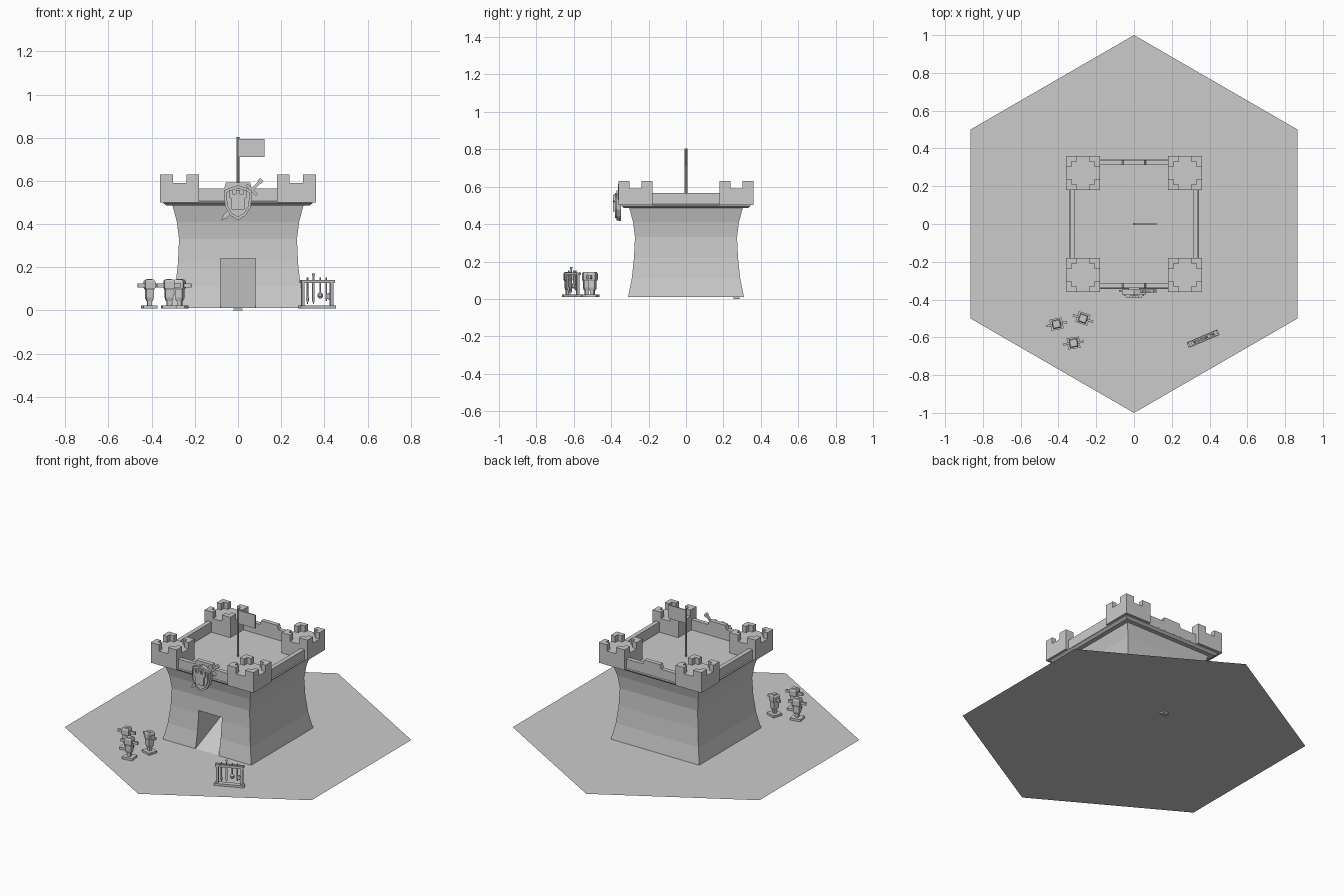
import bpy, bmesh
from math import radians, cos, sin, pi
from mathutils import Matrix, Vector

if "Cube" in bpy.data.objects:
    bpy.data.objects.remove(bpy.data.objects["Cube"])

G = 0.01  # ground height
I = Matrix.Identity(4)


def make(name, bm, m=I):
    bmesh.ops.recalc_face_normals(bm, faces=bm.faces)
    bm.transform(m)
    me = bpy.data.meshes.new(name)
    bm.to_mesh(me)
    bm.free()
    ob = bpy.data.objects.new(name, me)
    bpy.context.collection.objects.link(ob)
    return ob


def box(name, lo, hi, m=I):
    bm = bmesh.new()
    bmesh.ops.create_cube(bm, size=1)
    lo, hi = Vector(lo), Vector(hi)
    for v in bm.verts:
        v.co = Vector([(a + b) / 2 + c * (b - a) for a, b, c in zip(lo, hi, v.co)])
    return make(name, bm, m)


def loft(name, rows, sides, m=I, turn=0.0):
    """Stack of regular polygons (radius, z), capped at both ends."""
    bm = bmesh.new()
    rings = [[bm.verts.new((r * cos(turn + 2 * pi * i / sides),
                            r * sin(turn + 2 * pi * i / sides), z))
              for i in range(sides)] for r, z in rows]
    for a, b in zip(rings, rings[1:]):
        for i in range(sides):
            j = (i + 1) % sides
            bm.faces.new((a[i], a[j], b[j], b[i]))
    bm.faces.new(rings[0][::-1])
    bm.faces.new(rings[-1])
    return make(name, bm, m)


def square_loft(name, rows, m=I):
    return loft(name, [(h * 2 ** 0.5, z) for h, z in rows], 4, m, pi / 4)


def prism(name, pts, depth, m=I):
    """Outline in x/z, extruded along +y by depth."""
    bm = bmesh.new()
    f = bm.faces.new([bm.verts.new((x, 0, z)) for x, z in pts])
    ex = bmesh.ops.extrude_face_region(bm, geom=[f])
    for v in ex["geom"]:
        if isinstance(v, bmesh.types.BMVert):
            v.co.y += depth
    return make(name, bm, m)


def place(x, y, z=0.0, deg=0.0):
    return Matrix.Translation((x, y, z)) @ Matrix.Rotation(radians(deg), 4, 'Z')


# Hexagonal ground tile and the small peg under it
bm = bmesh.new()
bm.faces.new([bm.verts.new((cos(pi / 6 + i * pi / 3), sin(pi / 6 + i * pi / 3), G))
              for i in range(6)])
make("ground_tile", bm)
box("ground_peg", (-0.02, 0.255, 0), (0.02, 0.285, G))

# Keep: flared square body, ledge, parapet and sunken roof in one shell
keep = square_loft("keep", [
    (0.31, G + 0.0005), (0.29, 0.11), (0.278, 0.22), (0.273, 0.33), (0.283, 0.41),
    (0.303, 0.485), (0.33, 0.485), (0.345, 0.497), (0.345, 0.503), (0.34, 0.507),
    (0.34, 0.565), (0.313, 0.565), (0.313, 0.50)])

# Doorway cut with a rising ramp floor
cut = prism("doorway_cutter", [(-0.5, 0.24), (0.23, 0.24), (-0.31, G), (-0.5, -0.071)],
            0.163, Matrix.Translation((0.0815, 0, 0)) @ Matrix.Rotation(pi / 2, 4, 'Z'))
cut.hide_render = True
cut.hide_set(True)
mod = keep.modifiers.new("doorway", 'BOOLEAN')
mod.operation = 'DIFFERENCE'
mod.solver = 'EXACT'
mod.object = cut

# Raised centre pieces on the front and back parapets
for n, deg in (("front", 0), ("back", 180)):
    prism(n + "_parapet_step", [(-0.066, 0.56), (0.066, 0.56), (0.056, 0.592), (-0.056, 0.592)],
          0.027, place(0, 0, 0, deg) @ Matrix.Translation((0, -0.34, 0)))

# Corner turrets with four L-shaped merlons each
for sx in (-1, 1):
    for sy in (-1, 1):
        c = place(sx * 0.27, sy * 0.27)
        box("corner_turret", (-0.09, -0.09, 0.501), (0.09, 0.09, 0.59), c)
        for k in range(4):
            bm = bmesh.new()
            f = bm.faces.new([bm.verts.new((x, y, 0.585)) for x, y in (
                (0.09, 0.09), (0.032, 0.09), (0.032, 0.06), (0.06, 0.06),
                (0.06, 0.032), (0.09, 0.032))])
            ex = bmesh.ops.extrude_face_region(bm, geom=[f])
            for v in ex["geom"]:
                if isinstance(v, bmesh.types.BMVert):
                    v.co.z = 0.63
            make("turret_merlon", bm, c @ place(0, 0, 0, 90 * k))

# Flag
loft("flag_pole", [(0.007, 0.499), (0.007, 0.803)], 8)
box("flag", (0, -0.003, 0.71), (0.123, 0.003, 0.795))

# Shield on the front parapet
def shield(s):
    half = [(0.0, -0.083), (0.035, -0.062), (0.058, -0.025), (0.064, 0.02), (0.064, 0.055)]
    top = [(0.03, 0.068), (0.0, 0.078)]
    right = [(x * s, z * s) for x, z in half + top]
    return right + [(-x, z) for x, z in right[-2:0:-1]]


at = Matrix.Translation((0, -0.372, 0.502))
prism("shield_rim", shield(1.0), 0.024, at)
prism("shield_face", shield(0.84), 0.02, at @ Matrix.Translation((0, -0.008, 0)))
box("shield_mount", (-0.03, -0.35, 0.512), (0.03, -0.338, 0.55))
# Battlement emblem
prism("shield_emblem", [
    (-0.03, -0.035), (0.03, -0.035), (0.03, 0.015), (0.042, 0.022), (0.042, 0.055),
    (0.025, 0.055), (0.025, 0.038), (0.009, 0.038), (0.009, 0.055), (-0.009, 0.055),
    (-0.009, 0.038), (-0.025, 0.038), (-0.025, 0.055), (-0.042, 0.055), (-0.042, 0.022),
    (-0.03, 0.015)], 0.016, at @ Matrix.Translation((0, -0.018, 0)))


def sword(name, m, s=1.0):
    m = m @ Matrix.Scale(s, 4)
    prism(name + "_blade", [(-0.01, 0.05), (-0.01, -0.11), (0, -0.135), (0.01, -0.11),
                            (0.01, 0.05)], 0.008, m @ Matrix.Translation((0, -0.004, 0)))
    box(name + "_guard", (-0.032, -0.008, 0.05), (0.032, 0.008, 0.062), m)
    box(name + "_grip", (-0.006, -0.006, 0.06), (0.006, 0.006, 0.105), m)
    box(name + "_pommel", (-0.01, -0.008, 0.103), (0.01, 0.008, 0.12), m)


# Sword slung behind the shield
sword("wall_sword", Matrix.Translation((0.022, -0.354, 0.517))
      @ Matrix.Rotation(radians(45), 4, 'Y'), 1.05)

# Training dummies
for x, y, deg in ((-0.41, -0.53, 11), (-0.27, -0.50, -18), (-0.32, -0.63, 8)):
    m = place(x, y, G, deg)
    box("dummy_base", (-0.033, -0.03, 0), (0.033, 0.03, 0.014), m)
    box("dummy_post", (-0.01, -0.01, 0.01), (0.01, 0.01, 0.135), m)
    square_loft("dummy_body", [(0.013, 0.035), (0.018, 0.05), (0.018, 0.085), (0.023, 0.095),
                               (0.023, 0.125), (0.018, 0.133)], m)
    box("dummy_arms", (-0.056, -0.006, 0.097), (0.056, 0.006, 0.114), m)

# Weapon rack
r = place(0.366, -0.607, G, 23)
box("rack_base", (-0.088, -0.016, 0), (0.088, 0.016, 0.013), r)
for sx in (-1, 1):
    box("rack_post", (sx * 0.072 - 0.007, -0.007, 0.01), (sx * 0.072 + 0.007, 0.007, 0.13), r)
for sy in (-1, 1):
    box("rack_rail", (-0.084, sy * 0.009 - 0.004, 0.117), (0.084, sy * 0.009 + 0.004, 0.132), r)

# Weapons standing in the rack
sword("rack_sword", r @ Matrix.Translation((-0.018, 0, 0.095)), 0.55)
loft("spear_shaft", [(0.004, 0.03), (0.004, 0.142)], 6, r @ place(-0.048, 0))
loft("spear_tip", [(0.001, 0.02), (0.008, 0.042), (0.004, 0.055)], 4, r @ place(-0.048, 0))
loft("mace_shaft", [(0.004, 0.06), (0.004, 0.142)], 6, r @ place(0.016, 0))
loft("mace_head", [(0.005, 0.045), (0.013, 0.054), (0.013, 0.066), (0.005, 0.075)], 8,
     r @ place(0.016, 0))
loft("axe_shaft", [(0.004, 0.035), (0.004, 0.142)], 6, r @ place(0.046, 0))
prism("axe_blade", [(-0.003, 0.05), (0.014, 0.04), (0.018, 0.056), (0.014, 0.072),
                    (-0.003, 0.062)], 0.006, r @ Matrix.Translation((0.046, -0.003, 0)))
